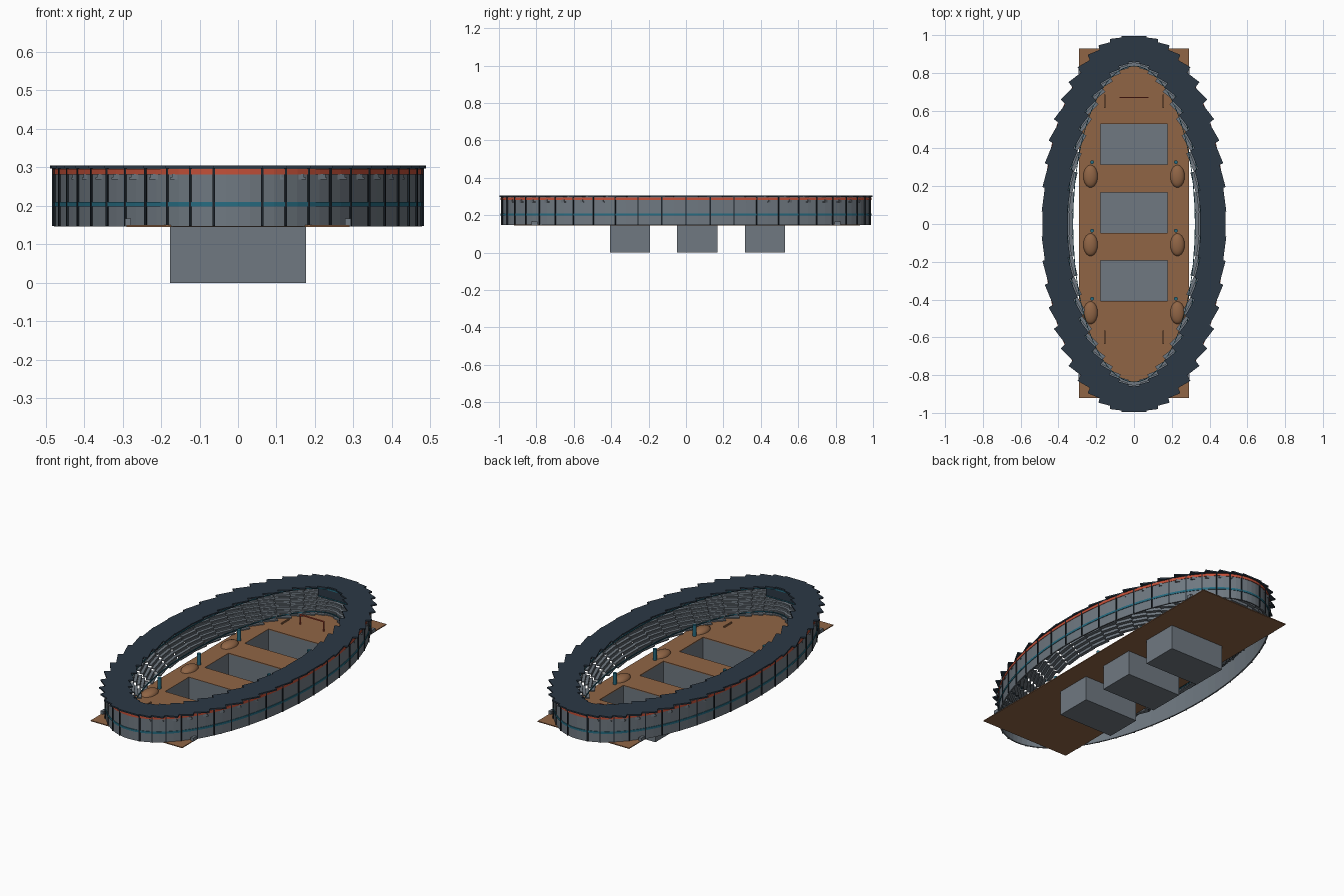
import bpy, bmesh, math
from mathutils import Matrix, Vector

if "Cube" in bpy.data.objects:
    bpy.data.objects.remove(bpy.data.objects["Cube"])


def mat(name, c):
    m = bpy.data.materials.new(name)
    m.diffuse_color = (*c, 1)
    m.use_nodes = True
    m.node_tree.nodes["Principled BSDF"].inputs["Base Color"].default_value = m.diffuse_color
    return m


NAVY = mat("navy", (0.025, 0.04, 0.06))
STEEL = mat("steel", (0.16, 0.19, 0.22))
WOOD = mat("wood", (0.28, 0.13, 0.06))
TEAL = mat("teal", (0.02, 0.15, 0.22))
RED = mat("red", (0.55, 0.08, 0.04))
BLACK = mat("dark", (0.012, 0.018, 0.025))
N = 48


def finish(name, bm, m):
    me = bpy.data.meshes.new(name)
    bm.to_mesh(me)
    bm.free()
    me.materials.append(m)
    ob = bpy.data.objects.new(name, me)
    bpy.context.collection.objects.link(ob)
    return ob


def add_box(bm, c, s, rot=0):
    M = Matrix.Translation(c) @ Matrix.Rotation(rot, 4, 'Z') @ Matrix.Diagonal((*s, 1))
    return bmesh.ops.create_cube(bm, size=1, matrix=M)["verts"]


def boxes(name, items, m):
    bm = bmesh.new()
    for c, s in items:
        add_box(bm, c, s)
    return finish(name, bm, m)


def around(bm, a, b, z, size, skip=()):
    # boxes placed on an ellipse, each turned by its parameter angle
    for i in range(N):
        if i not in skip:
            t = 2 * math.pi * i / N
            add_box(bm, (a * math.cos(t), b * math.sin(t), z), size, t)


def band(name, a, b, z0, z1, th, m, n=96):
    # closed elliptical band with rectangular section
    bm = bmesh.new()
    rings = []
    for k in range(n):
        t = 2 * math.pi * k / n
        c, s = math.cos(t), math.sin(t)
        rings.append([bm.verts.new(p) for p in (
            (a * c, b * s, z0), (a * c, b * s, z1),
            ((a - th) * c, (b - th) * s, z1), ((a - th) * c, (b - th) * s, z0))])
    for k in range(n):
        p, q = rings[k], rings[(k + 1) % n]
        for j in range(4):
            bm.faces.new((p[j], q[j], q[(j + 1) % 4], p[(j + 1) % 4]))
    return finish(name, bm, m)


# outer wall with coloured stripes
band("outer_wall", 0.478, 0.988, 0.147, 0.299, 0.008, STEEL)
band("upper_stripe", 0.481, 0.991, 0.281, 0.296, 0.004, RED)
band("lower_stripe", 0.481, 0.991, 0.198, 0.210, 0.004, TEAL)

# vertical wall ribs
bm = bmesh.new()
around(bm, 0.478, 0.988, 0.224, (0.010, 0.006, 0.153), skip=(12, 36))
finish("wall_ribs", bm, BLACK)

# roof ring of overlapping panels
bm = bmesh.new()
around(bm, 0.417, 0.929, 0.301, (0.135, 0.13, 0.008))
finish("roof_panels", bm, NAVY)

# stepped seating rows with low backs
ROWS = 8
tread, back = bmesh.new(), bmesh.new()
for r in range(ROWS):
    f = r / (ROWS - 1)
    a, b, z = 0.334 + 0.122 * f, 0.848 + 0.118 * f, 0.156 + 0.115 * f
    around(tread, a, b, z, (0.020, 0.115, 0.006))
    around(back, a + 0.008, b + 0.008, z + 0.007, (0.004, 0.105, 0.010))
finish("seating_treads", tread, STEEL)
finish("seating_backs", back, STEEL)

# inner rails
band("lower_rail", 0.326, 0.838, 0.166, 0.171, 0.004, TEAL)
band("roof_rail", 0.354, 0.864, 0.288, 0.294, 0.004, TEAL)

# wooden floor made around the pit openings
PX, PY = 0.177, 0.1075
PITS = (-0.30, 0.06, 0.4225)
Y0, Y1, FX, FZ, FT = -0.92, 0.93, 0.29, 0.1475, 0.005
parts = [((s * (FX + PX) / 2, (Y0 + Y1) / 2, FZ), (FX - PX, Y1 - Y0, FT)) for s in (-1, 1)]
edges = [Y0] + [v for p in PITS for v in (p - PY, p + PY)] + [Y1]
for k in range(0, len(edges), 2):
    lo, hi = edges[k], edges[k + 1]
    parts.append(((0, (lo + hi) / 2, FZ), (2 * PX, hi - lo, FT)))
boxes("floor", parts, WOOD)

# open sunken pits
bm = bmesh.new()
for p in PITS:
    vs = add_box(bm, (0, p, 0.074), (2 * PX, 2 * PY, 0.148))
    top = [f for f in {f for v in vs for f in v.link_faces} if f.calc_center_median().z > 0.147]
    bmesh.ops.delete(bm, geom=top, context='FACES_ONLY')
finish("pits", bm, STEEL)

# mounds and posts beside each pit
mound, post = bmesh.new(), bmesh.new()
for p in PITS:
    for s in (-1, 1):
        M = Matrix.Translation((s * 0.23, p - 0.17, 0.15)) @ Matrix.Diagonal((0.038, 0.06, 0.022, 1))
        bmesh.ops.create_uvsphere(mound, u_segments=20, v_segments=10, radius=1, matrix=M)
        bmesh.ops.create_cone(post, cap_ends=True, segments=12, radius1=0.01, radius2=0.01, depth=0.065,
                              matrix=Matrix.Translation((s * 0.222, p - 0.095, 0.182)))
low = [v for v in mound.verts if v.co.z < 0.1475]
bmesh.ops.delete(mound, geom=low, context='VERTS')
ob = finish("mounds", mound, WOOD)
for f in ob.data.polygons:
    f.use_smooth = True
finish("posts", post, TEAL)

# thin floor markers
boxes("floor_markers", [((s * 0.155, y, 0.154), (0.006, 0.07, 0.008))
                        for s in (-1, 1) for y in (-0.6, 0.65)], WOOD)

# red hurdle frame
boxes("hurdle", [((-0.075, 0.67, 0.178), (0.006, 0.006, 0.056)),
                 ((0.075, 0.67, 0.178), (0.006, 0.006, 0.056)),
                 ((0, 0.67, 0.206), (0.156, 0.006, 0.006))], RED)

# display boards at both ends, with teal trim
boxes("display_boards", [((0, s * 0.868, 0.262), (0.19, 0.012, 0.055)) for s in (-1, 1)], NAVY)
boxes("display_trim", [((0, s * 0.861, z), (0.19, 0.004, 0.005))
                       for s in (-1, 1) for z in (0.236, 0.288)], TEAL)

# small gate blocks at the floor corners
boxes("gate_blocks", [((sx * 0.286, sy * 0.81, 0.157), (0.016, 0.03, 0.02))
                      for sx in (-1, 1) for sy in (-1, 1)], STEEL)
